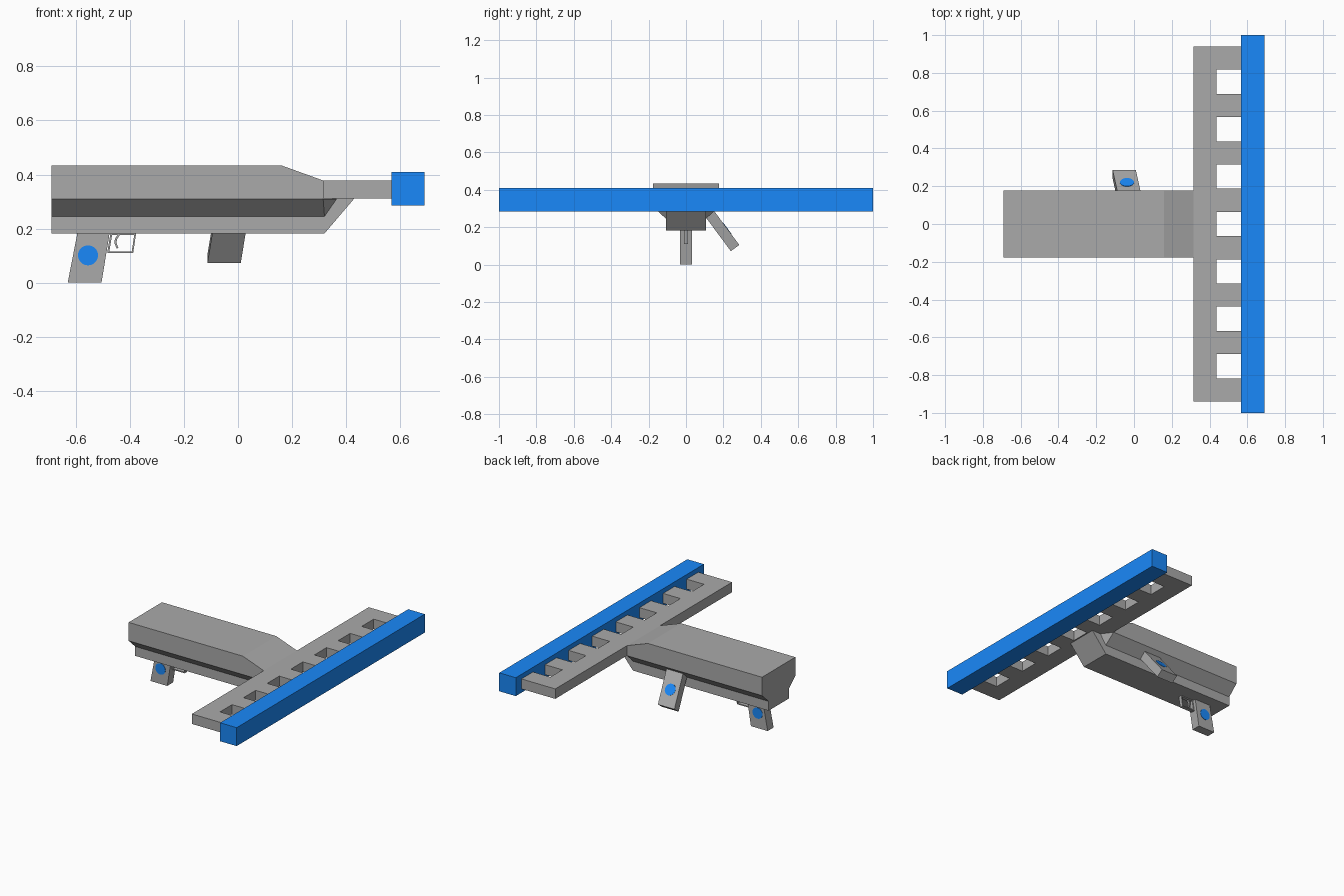
import bpy, bmesh, math
from mathutils import Vector

if "Cube" in bpy.data.objects:
    bpy.data.objects.remove(bpy.data.objects["Cube"])


def material(name, rgb):
    m = bpy.data.materials.new(name)
    m.diffuse_color = (*rgb, 1)
    m.use_nodes = True
    m.node_tree.nodes["Principled BSDF"].inputs["Base Color"].default_value = m.diffuse_color
    return m


blue = material("blue", (0.01, 0.25, 0.95))
grey = material("dark_grey", (0.4, 0.4, 0.4))


def finish(name, bm, mat=grey):
    bmesh.ops.recalc_face_normals(bm, faces=bm.faces)
    me = bpy.data.meshes.new(name)
    bm.to_mesh(me)
    bm.free()
    ob = bpy.data.objects.new(name, me)
    bpy.context.collection.objects.link(ob)
    me.materials.append(mat)
    return ob


def loft(name, a, b, mat=grey):
    """Solid between two matching 3D outlines."""
    bm = bmesh.new()
    va = [bm.verts.new(p) for p in a]
    vb = [bm.verts.new(p) for p in b]
    bm.faces.new(va)
    bm.faces.new(vb)
    n = len(va)
    for i in range(n):
        j = (i + 1) % n
        bm.faces.new((va[i], va[j], vb[j], vb[i]))
    return finish(name, bm, mat)


def side_profile(name, pts, half, mat=grey):
    """Extrude an x-z profile symmetrically along y."""
    return loft(name, [(x, -half, z) for x, z in pts],
                [(x, half, z) for x, z in pts], mat)


def disc(name, centre, normal, radius, depth):
    """Coloured round inlay."""
    bm = bmesh.new()
    bmesh.ops.create_cone(bm, cap_ends=True, segments=32, radius1=radius,
                          radius2=radius, depth=depth)
    ob = finish(name, bm, blue)
    ob.location = centre
    ob.rotation_euler = Vector(normal).to_track_quat('Z', 'Y').to_euler()


# Main body: wide upper shell, narrow lower shell, sloped wedges between
side_profile("upper_body", [(-.69, .31), (-.69, .434), (.16, .434),
                            (.315, .378), (.315, .31)], .177)
side_profile("lower_body", [(-.69, .182), (.32, .182), (.43, .311),
                            (.31, .311), (.31, .31), (-.69, .31)], .107)
for side, s in (("left", 1), ("right", -1)):
    loft(side + "_wedge",
         [(-.69, s * .107, .31), (-.69, s * .177, .31), (-.69, s * .107, .245)],
         [(.365, s * .107, .31), (.315, s * .177, .31), (.32, s * .107, .245)])

# Toothed plate and the long front bar
outline = [(.315, -.94), (.57, -.94)]
pitch, tooth = .251, .123
for i in range(7):
    y = -.94 + i * pitch
    outline += [(.57, y + tooth), (.438, y + tooth),
                (.438, y + pitch), (.57, y + pitch)]
outline += [(.57, .94), (.315, .94)]
loft("toothed_plate", [(x, y, .311) for x, y in outline],
     [(x, y, .378) for x, y in outline])
side_profile("front_bar", [(.567, .285), (.69, .285), (.69, .409), (.567, .409)],
             1, blue)

# Rear grip
side_profile("rear_grip", [(-.593, .19), (-.474, .19), (-.505, 0), (-.63, 0)], .031)
disc("rear_grip_inlay", (-.555, 0, .101), (0, 1, 0), .037, .066)

# Trigger guard: closed rectangular-section ring
outer = [(-.472, .182), (-.377, .182), (-.388, .109), (-.484, .109)]
inner = [(-.466, .176), (-.384, .176), (-.393, .116), (-.476, .116)]
bm = bmesh.new()
rings = [[bm.verts.new(p) for p in ((ox, -.012, oz), (ox, .012, oz),
                                    (ix, .012, iz), (ix, -.012, iz))]
         for (ox, oz), (ix, iz) in zip(outer, inner)]
for i in range(4):
    r, q = rings[i], rings[(i + 1) % 4]
    for k in range(4):
        m = (k + 1) % 4
        bm.faces.new((r[k], r[m], q[m], q[k]))
finish("trigger_guard", bm)

# Trigger
side_profile("trigger", [(-.443, .18), (-.455, .163), (-.458, .148), (-.449, .126),
                         (-.443, .129), (-.45, .148), (-.447, .161), (-.435, .18)], .008)

# Side foregrip: leans outwards and slightly backwards, inlay on its outer face
along = Vector((-.03, .135, -.182))
normal = Vector((0, .807, .591))
thick = .056
top = [Vector((x, .150, .287)) for x in (-.083, .04)]
start = [top[0], top[1], top[1] - normal * thick, top[0] - normal * thick]
loft("side_grip", [p - along * .08 for p in start], [p + along for p in start])
disc("side_grip_inlay", (top[0] + top[1]) / 2 + along * .52, normal, .037, .004)
